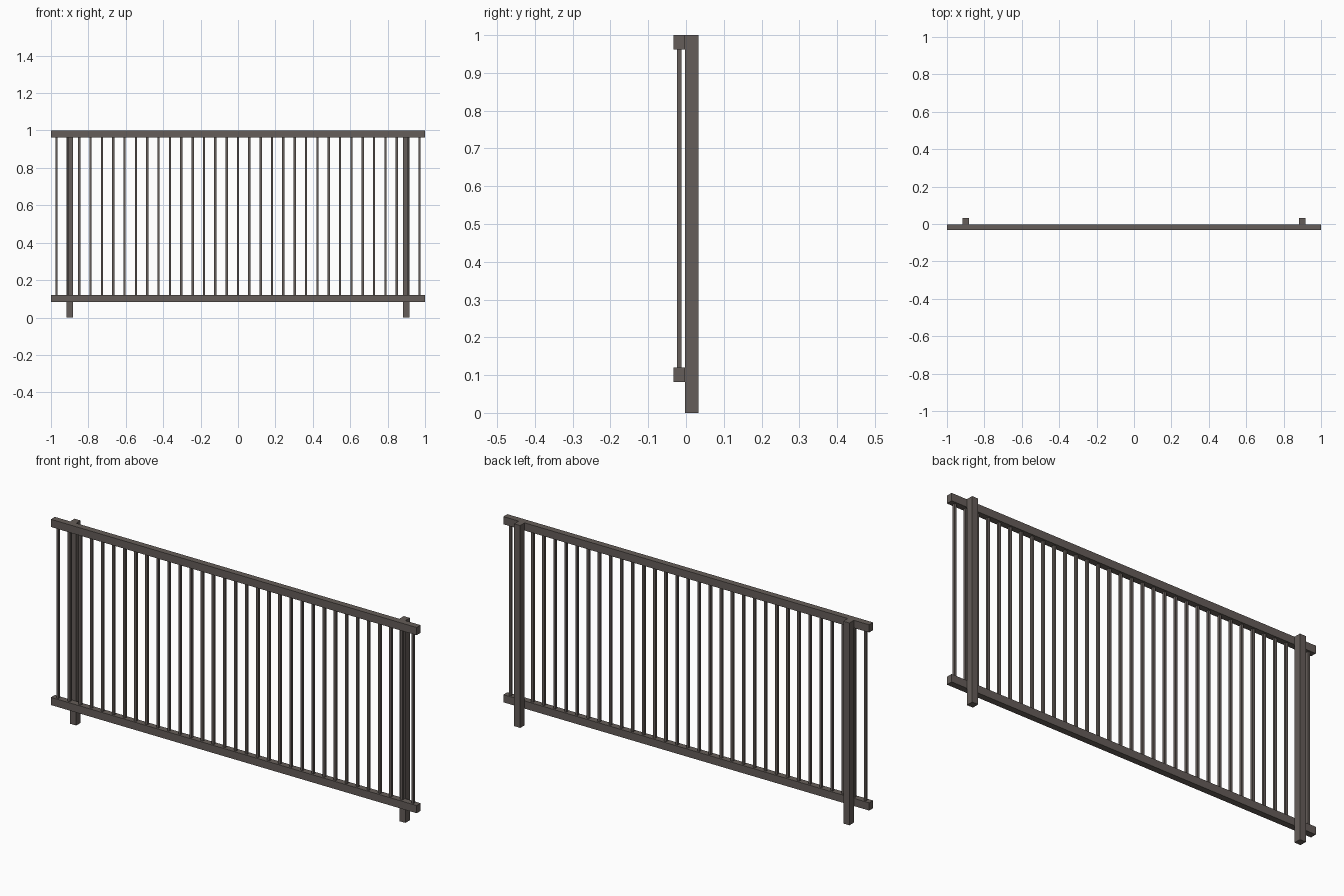
import bpy

cube = bpy.data.objects.get("Cube")
if cube:
    bpy.data.objects.remove(cube, do_unlink=True)

COLOUR = (0.13, 0.11, 0.10, 1)
paint = bpy.data.materials.new("dark brown metal")
paint.use_nodes = True
paint.diffuse_color = COLOUR
paint.node_tree.nodes["Principled BSDF"].inputs["Base Color"].default_value = COLOUR


def box(name, low, high):
    """Axis-aligned box between two corners."""
    bpy.ops.mesh.primitive_cube_add(size=1, location=[(a + b) / 2 for a, b in zip(low, high)])
    obj = bpy.context.object
    obj.name = name
    obj.scale = [b - a for a, b in zip(low, high)]
    bpy.ops.object.transform_apply(location=False, rotation=False, scale=True)
    obj.data.materials.append(paint)
    return obj


FRONT, JOINT, BACK = -0.033, -0.002, 0.033
RAIL_H = 0.038
BOTTOM, TOP = 0.082, 1 - RAIL_H

# Horizontal rails
box("bottom_rail", (-1, FRONT, BOTTOM), (1, JOINT, BOTTOM + RAIL_H))
box("top_rail", (-1, FRONT, TOP), (1, JOINT, 1))

# Posts behind the rails
for side, x in (("right", -0.9), ("left", 0.9)):
    box(side + "_post", (x - 0.0165, JOINT, 0), (x + 0.0165, BACK, 1))

# Evenly spaced balusters between the rails
COUNT, REACH, HALF = 33, 0.97, 0.006
mid = (FRONT + JOINT) / 2
for i in range(COUNT):
    x = -REACH + 2 * REACH * i / (COUNT - 1)
    box(f"baluster_{i + 1}", (x - HALF, mid - HALF, BOTTOM + RAIL_H), (x + HALF, mid + HALF, TOP))
